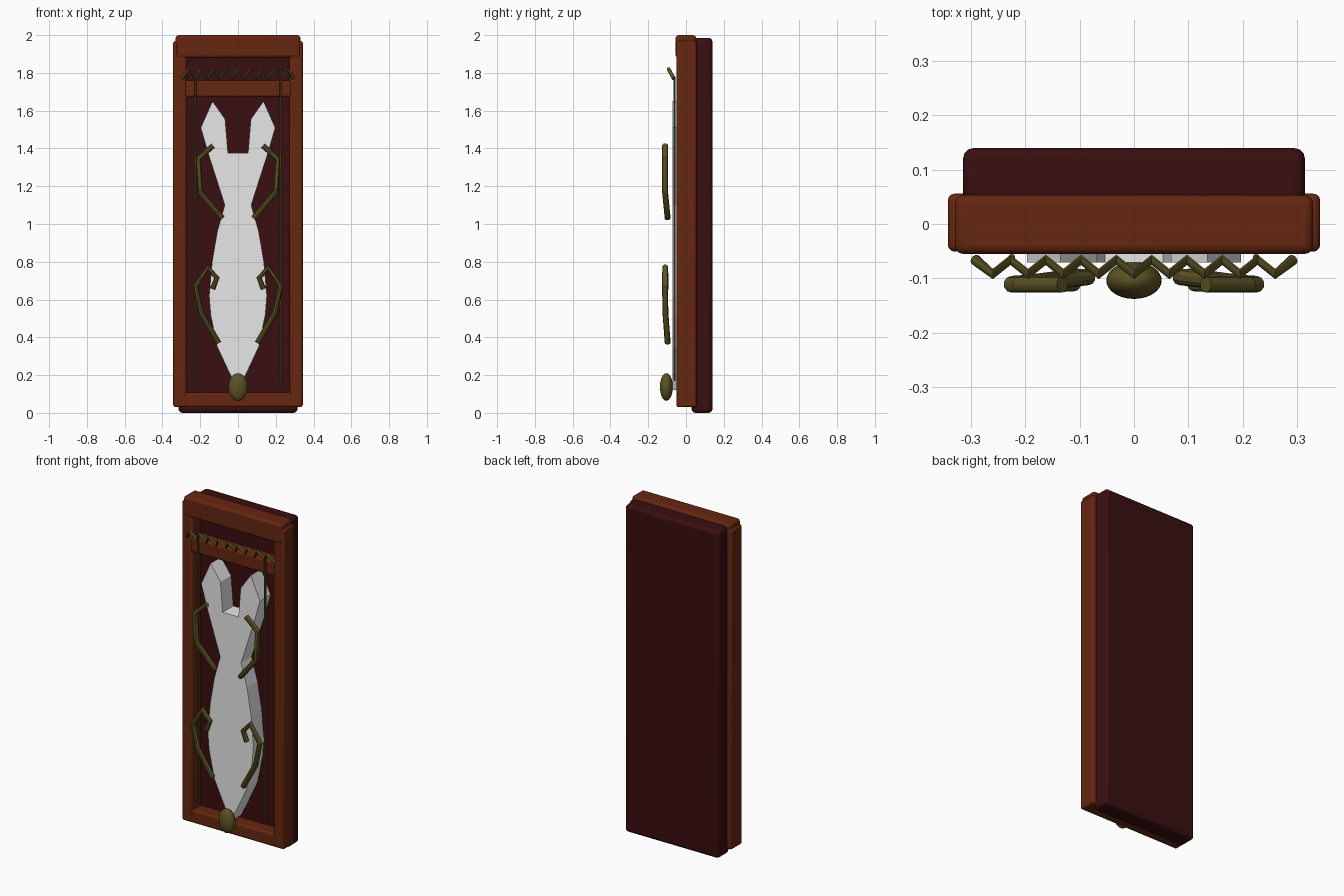
import bpy, bmesh, math

if "Cube" in bpy.data.objects:
    bpy.data.objects.remove(bpy.data.objects["Cube"])


def material(name, rgb):
    m = bpy.data.materials.new(name)
    m.diffuse_color = (*rgb, 1)
    m.use_nodes = True
    m.node_tree.nodes["Principled BSDF"].inputs["Base Color"].default_value = m.diffuse_color
    return m


WOOD = material("frame brown", (0.130, 0.020, 0.005))
DARK = material("dark maroon", (0.042, 0.0045, 0.005))
BRASS = material("olive brass", (0.105, 0.085, 0.017))
WHITE = material("pale white", (0.80, 0.80, 0.80))


def finish(ob, name, mat, smooth=True):
    ob.name = name
    ob.data.materials.clear()
    ob.data.materials.append(mat)
    if smooth:
        bpy.ops.object.select_all(action='DESELECT')
        ob.select_set(True)
        bpy.context.view_layer.objects.active = ob
        bpy.ops.object.shade_smooth_by_angle(angle=math.radians(35))
    return ob


def box(name, x, y, z, mat, bevel):
    """Bevelled box from (min, max) ranges."""
    bpy.ops.mesh.primitive_cube_add(size=1)
    ob = bpy.context.object
    for v in ob.data.vertices:
        for i, (lo, hi) in enumerate((x, y, z)):
            v.co[i] = lo if v.co[i] < 0 else hi
    mod = ob.modifiers.new("round", 'BEVEL')
    mod.width = bevel
    mod.segments = 3
    return finish(ob, name, mat)


def tube(name, points, radius, mat):
    """Round bar following a bent path."""
    cu = bpy.data.curves.new(name, 'CURVE')
    cu.dimensions = '3D'
    cu.bevel_depth = radius
    cu.bevel_resolution = 3
    cu.use_fill_caps = True
    sp = cu.splines.new('POLY')
    sp.points.add(len(points) - 1)
    for p, co in zip(sp.points, points):
        p.co = (*co, 1)
    ob = bpy.data.objects.new(name, cu)
    bpy.context.collection.objects.link(ob)
    bpy.ops.object.select_all(action='DESELECT')
    ob.select_set(True)
    bpy.context.view_layer.objects.active = ob
    bpy.ops.object.convert(target='MESH')
    return finish(bpy.context.object, name, mat)


# Back slab
box("back_slab", (-0.315, 0.315), (0.03, 0.14), (0.0, 1.985), DARK, 0.02)

# Frame stiles and rails
for side, s in (("left", -1), ("right", 1)):
    box(side + "_stile", sorted((s * 0.343, s * 0.272)), (-0.051, 0.056),
        (0.03, 1.97), WOOD, 0.013)
box("top_rail", (-0.33, 0.33), (-0.055, 0.053), (1.88, 2.0), WOOD, 0.015)
box("middle_rail", (-0.285, 0.285), (-0.05, 0.05), (1.672, 1.76), WOOD, 0.012)
box("bottom_rail", (-0.33, 0.33), (-0.05, 0.05), (0.03, 0.108), WOOD, 0.012)

# Flat hare-shaped plate, extruded from a mirrored half outline
half = [(0.0, 0.12), (0.04, 0.20), (0.11, 0.35), (0.145, 0.52), (0.153, 0.62),
        (0.137, 0.80), (0.11, 0.96), (0.07, 1.10), (0.16, 1.38), (0.197, 1.51),
        (0.135, 1.65), (0.068, 1.555), (0.053, 1.375)]
outline = half + [(-x, z) for x, z in reversed(half[1:])]
bm = bmesh.new()
face = bm.faces.new([bm.verts.new((x, -0.071, z)) for x, z in outline])
ext = bmesh.ops.extrude_face_region(bm, geom=[face])
for v in ext["geom"]:
    if isinstance(v, bmesh.types.BMVert):
        v.co.y = 0.032
bmesh.ops.recalc_face_normals(bm, faces=bm.faces)
me = bpy.data.meshes.new("hare_plate")
bm.to_mesh(me)
bm.free()
plate = bpy.data.objects.new("hare_plate", me)
bpy.context.collection.objects.link(plate)
finish(plate, "hare_plate", WHITE, smooth=False)

# Bent limbs and long hanging rods, mirrored left and right
upper = [(0.132, -0.111, 1.415), (0.21, -0.111, 1.345),
         (0.20, -0.111, 1.17), (0.083, -0.097, 1.03)]
lower = [(0.135, -0.109, 0.655), (0.112, -0.109, 0.715), (0.16, -0.110, 0.77),
         (0.225, -0.111, 0.67), (0.195, -0.109, 0.53), (0.103, -0.097, 0.37)]
for side, s in (("left", -1), ("right", 1)):
    tube(side + "_upper_limb", [(s * x, y, z) for x, y, z in upper], 0.0155, BRASS)
    tube(side + "_lower_limb", [(s * x, y, z) for x, y, z in lower], 0.0155, BRASS)
    tube(side + "_rod", [(s * 0.225, -0.061, 0.17), (s * 0.225, -0.061, 1.78)],
         0.006, BRASS)

# Zigzag bar leaning forward at its peaks
zig = []
for i in range(-9, 10):
    peak = i % 2 == 0
    zig.append((i * 0.0325, -0.092 if peak else -0.066, 1.82 if peak else 1.772))
tube("zigzag_bar", zig, 0.010, BRASS)

# Tail knob
bpy.ops.mesh.primitive_uv_sphere_add(segments=32, ring_count=16, radius=1,
                                     location=(0, -0.104, 0.137))
knob = bpy.context.object
knob.scale = (0.051, 0.034, 0.073)
finish(knob, "tail_knob", BRASS)
